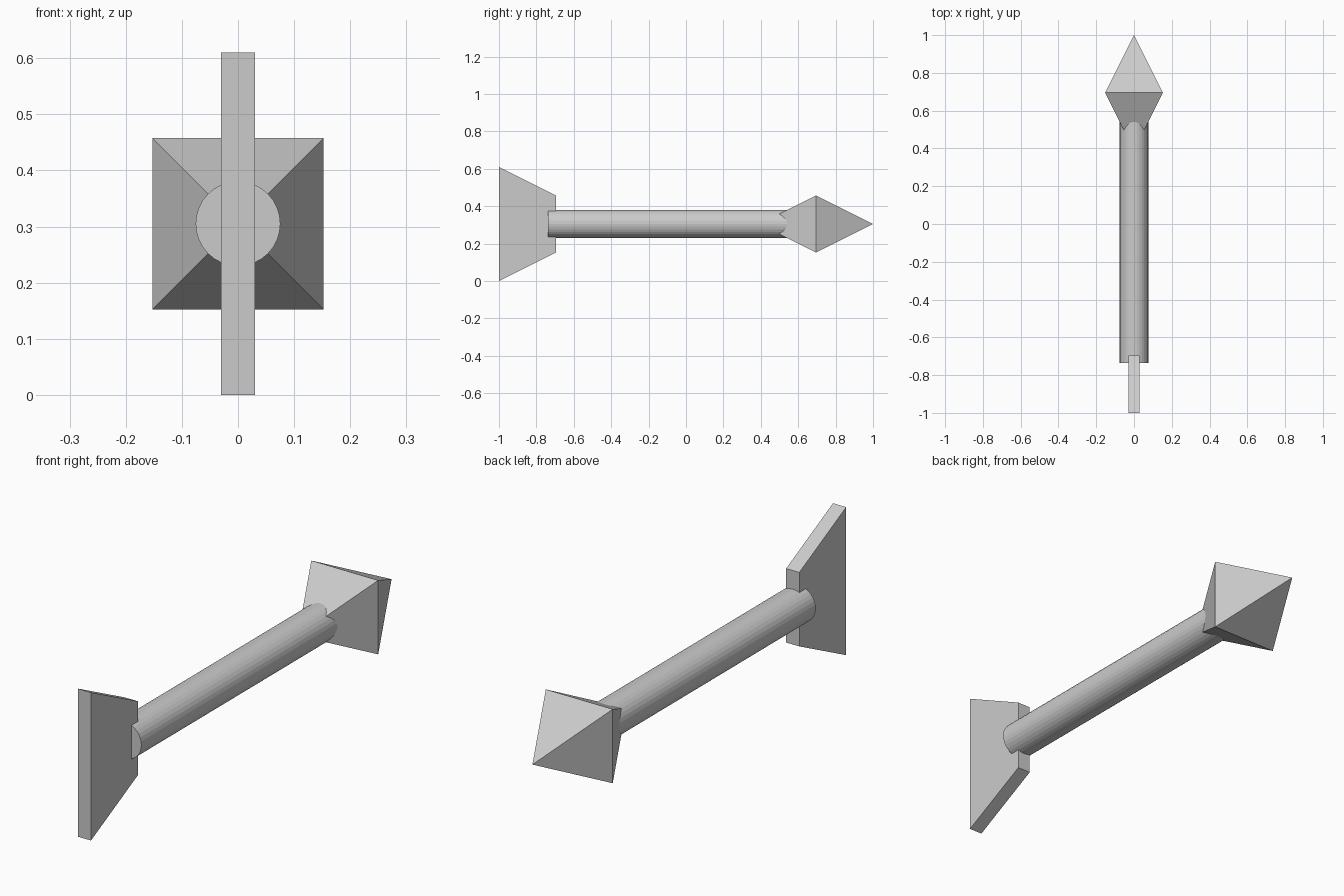
import bpy, bmesh
from math import pi
from mathutils import Matrix

if "Cube" in bpy.data.objects:
    bpy.data.objects.remove(bpy.data.objects["Cube"])

ZC = 0.305      # axis height of the whole arrow
HALF = 0.1525   # half width of the head


def finish(name, bm):
    bmesh.ops.recalc_face_normals(bm, faces=bm.faces)
    mesh = bpy.data.meshes.new(name)
    bm.to_mesh(mesh)
    bm.free()
    obj = bpy.data.objects.new(name, mesh)
    obj.location.z = ZC
    bpy.context.collection.objects.link(obj)
    return obj


# Shaft: round rod along y, its front end sunk into the head
y0, y1 = -0.737, 0.70
bm = bmesh.new()
bmesh.ops.create_cone(
    bm, cap_ends=True, segments=32, radius1=0.0755, radius2=0.0755, depth=y1 - y0,
    matrix=Matrix.Translation((0, (y0 + y1) / 2, 0)) @ Matrix.Rotation(pi / 2, 4, 'X'))
finish("shaft", bm)

# Arrowhead: square double pyramid
bm = bmesh.new()
ring = [bm.verts.new((sx * HALF, 0.695, sz * HALF))
        for sx, sz in ((-1, -1), (1, -1), (1, 1), (-1, 1))]
for tip_y in (1.0, 0.39):
    tip = bm.verts.new((0, tip_y, 0))
    for i in range(4):
        bm.faces.new((ring[i], ring[(i + 1) % 4], tip))
finish("arrowhead", bm)

# Tail fin: thin upright plate that widens toward the rear
bm = bmesh.new()
profile = [(-1, -ZC), (-0.695, -HALF), (-0.695, HALF), (-1, ZC)]
face = bm.faces.new([bm.verts.new((-0.03, y, z)) for y, z in profile])
ext = bmesh.ops.extrude_face_region(bm, geom=[face], use_keep_orig=True)
new_verts = [g for g in ext["geom"] if isinstance(g, bmesh.types.BMVert)]
bmesh.ops.translate(bm, verts=new_verts, vec=(0.06, 0, 0))
finish("tail_fin", bm)
